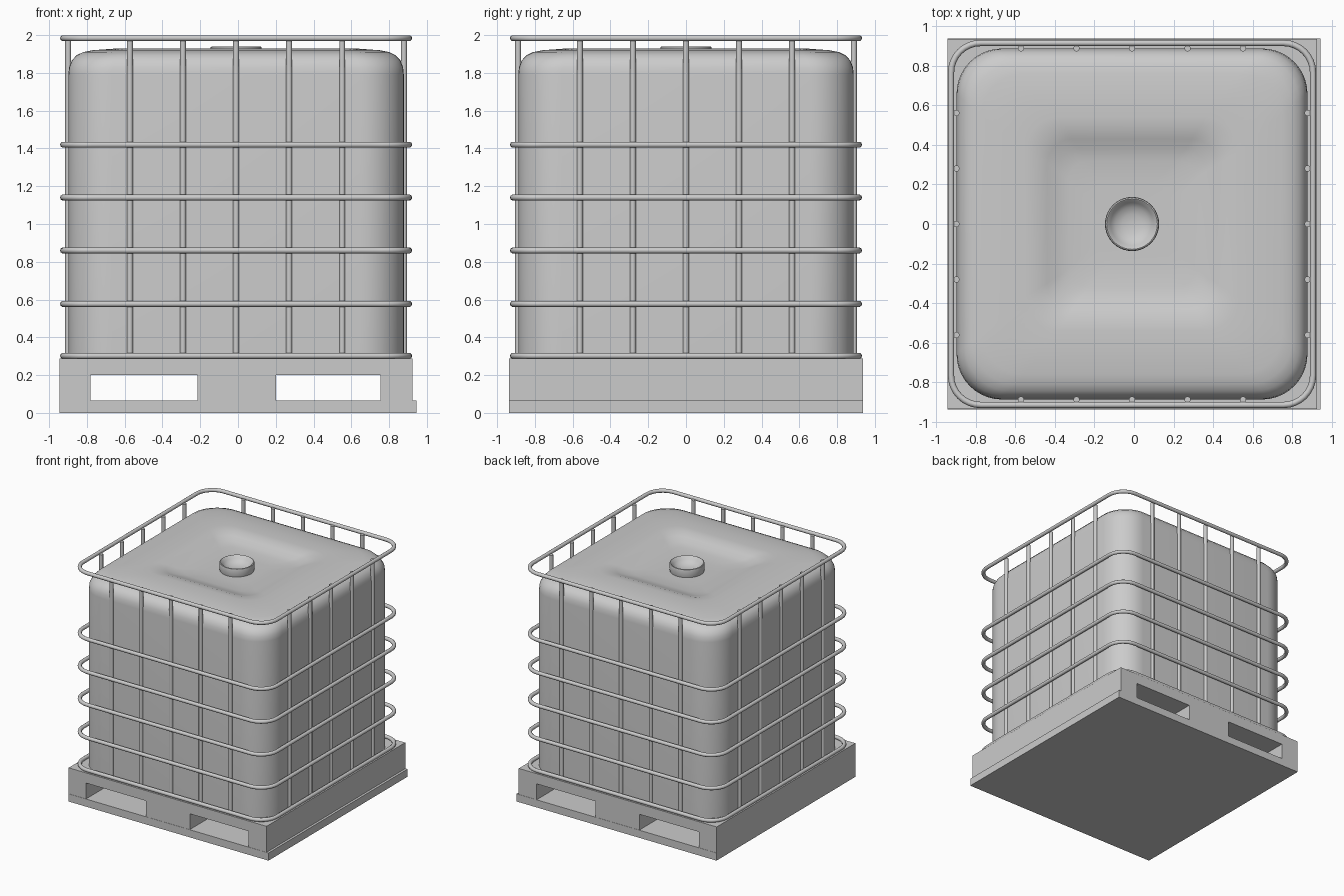
import bpy, bmesh, math

if "Cube" in bpy.data.objects:
    bpy.data.objects.remove(bpy.data.objects["Cube"])

CX = -0.01          # tank and cage sit slightly left of the pallet centre


def smooth(obj, angle=35):
    bpy.ops.object.select_all(action='DESELECT')
    obj.select_set(True)
    bpy.context.view_layer.objects.active = obj
    bpy.ops.object.shade_smooth_by_angle(angle=math.radians(angle))


def box(name, lo, hi):
    bpy.ops.mesh.primitive_cube_add(size=1, location=[(a + b) / 2 for a, b in zip(lo, hi)])
    o = bpy.context.object
    o.name = name
    o.scale = [b - a for a, b in zip(lo, hi)]
    bpy.ops.object.transform_apply(location=False, rotation=False, scale=True)
    return o


def rounded_square(half, r, seg=10):
    pts = []
    for k, (sx, sy) in enumerate([(1, 1), (-1, 1), (-1, -1), (1, -1)]):
        for i in range(seg + 1):
            a = math.pi / 2 * (k + i / seg)
            pts.append((CX + sx * (half - r) + r * math.cos(a),
                        sy * (half - r) + r * math.sin(a)))
    return pts


def loft(name, loops):
    bm = bmesh.new()
    rings = [[bm.verts.new(p) for p in loop] for loop in loops]
    n = len(rings[0])
    for a, b in zip(rings, rings[1:]):
        for i in range(n):
            j = (i + 1) % n
            bm.faces.new((a[i], a[j], b[j], b[i]))
    bm.faces.new(rings[0][::-1])
    bm.faces.new(rings[-1])
    me = bpy.data.meshes.new(name)
    bm.to_mesh(me)
    bm.free()
    o = bpy.data.objects.new(name, me)
    bpy.context.collection.objects.link(o)
    smooth(o)
    return o


# Pallet: base sheet and body with two fork tunnels
box("pallet_base", (-0.945, -0.938, 0), (0.945, 0.938, 0.065))
body = box("pallet_body", (-0.945, -0.936, 0.065), (0.925, 0.936, 0.287))
for x0, x1 in ((-0.78, -0.215), (0.20, 0.755)):
    cutter = box("fork_tunnel_cutter", (x0, -1.2, 0.0), (x1, 1.2, 0.20))
    cutter.hide_render = True
    mod = body.modifiers.new("fork_tunnel", 'BOOLEAN')
    mod.operation = 'DIFFERENCE'
    mod.solver = 'EXACT'
    mod.object = cutter
    bpy.context.view_layer.objects.active = body
    bpy.ops.object.modifier_apply(modifier=mod.name)
    bpy.data.objects.remove(cutter)

# Tank: (half width, corner radius, z) from the floor to the sunken top
sections = [(0.888, 0.23, 0.287), (0.888, 0.23, 1.79), (0.884, 0.23, 1.83),
            (0.87, 0.23, 1.866), (0.845, 0.225, 1.893), (0.81, 0.22, 1.91),
            (0.76, 0.21, 1.92), (0.65, 0.19, 1.928), (0.54, 0.17, 1.93),
            (0.48, 0.15, 1.925), (0.43, 0.13, 1.908), (0.38, 0.11, 1.888),
            (0.32, 0.10, 1.876), (0.20, 0.09, 1.87)]
loft("tank", [[(x, y, z) for x, y in rounded_square(h, r)] for h, r, z in sections])

# Filler cap: thin-rimmed cup with a bowl inside
cap = [(0.130, 1.86), (0.135, 1.88), (0.137, 1.925), (0.134, 1.937), (0.128, 1.94),
       (0.122, 1.936), (0.108, 1.915), (0.085, 1.896), (0.05, 1.883), (0.012, 1.88)]
loft("filler_cap", [[(CX + r * math.cos(math.tau * i / 40), r * math.sin(math.tau * i / 40), z)
                     for i in range(40)] for r, z in cap])

# Cage hoops
for z in (0.302, 0.577, 0.86, 1.14, 1.42, 1.984):
    cu = bpy.data.curves.new("cage_hoop", 'CURVE')
    cu.dimensions = '3D'
    cu.bevel_depth = 0.016
    cu.bevel_resolution = 3
    pts = rounded_square(0.916, 0.15, 8)
    sp = cu.splines.new('POLY')
    sp.points.add(len(pts) - 1)
    for p, (x, y) in zip(sp.points, pts):
        p.co = (x, y, z, 1)
    sp.use_cyclic_u = True
    hoop = bpy.data.objects.new("cage_hoop", cu)
    bpy.context.collection.objects.link(hoop)
    bpy.ops.object.select_all(action='DESELECT')
    hoop.select_set(True)
    bpy.context.view_layer.objects.active = hoop
    bpy.ops.object.convert(target='MESH')
    smooth(bpy.context.object, 50)

# Cage uprights, five per side
for i in range(-2, 3):
    t = 0.281 * i
    for x, y in ((t, -0.889), (t, 0.889), (-0.889, t), (0.889, t)):
        bpy.ops.mesh.primitive_cylinder_add(vertices=14, radius=0.016, depth=1.695,
                                            location=(CX + x, y, 1.135))
        bar = bpy.context.object
        bar.name = "cage_upright"
        smooth(bar, 40)
